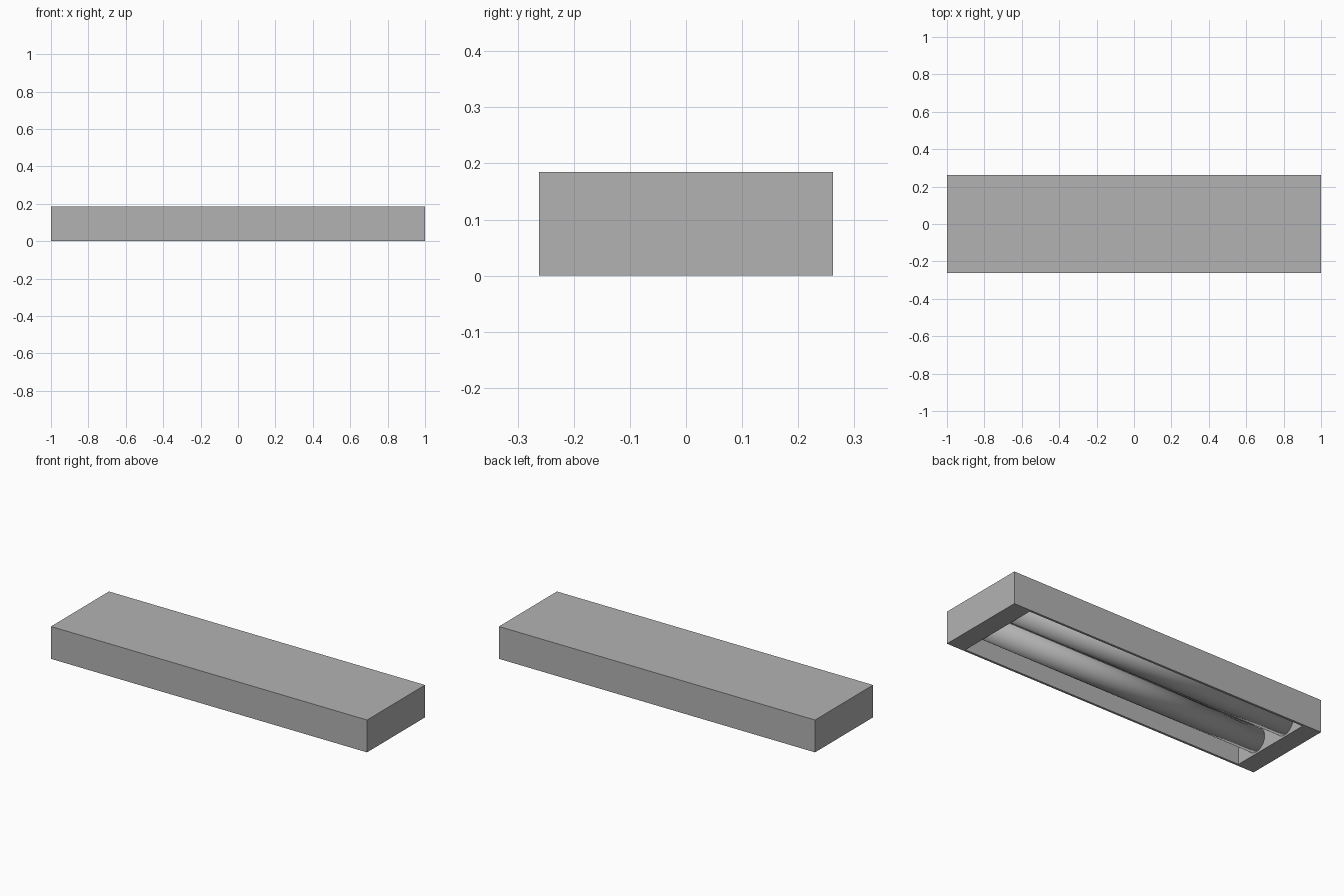
import bpy
import bmesh
import math
from mathutils import Matrix

cube = bpy.data.objects.get("Cube")
if cube:
    bpy.data.objects.remove(cube, do_unlink=True)

LENGTH, WIDTH, HEIGHT = 2.0, 0.524, 0.185
END_RIM, SIDE_RIM, ROOF = 0.11, 0.018, 0.018
TUBE_RADIUS, TUBE_Y, TUBE_Z = 0.065, 0.11, 0.075

grey = bpy.data.materials.new("plain_grey")
grey.use_nodes = True
grey.diffuse_color = (0.45, 0.45, 0.45, 1)
grey.node_tree.nodes["Principled BSDF"].inputs["Base Color"].default_value = grey.diffuse_color


def add_object(name, bm):
    mesh = bpy.data.meshes.new(name)
    bm.to_mesh(mesh)
    bm.free()
    mesh.materials.append(grey)
    obj = bpy.data.objects.new(name, mesh)
    bpy.context.collection.objects.link(obj)
    return obj


# Housing: a box whose underside is inset and pushed up into a tray
bm = bmesh.new()
size = Matrix.Diagonal((LENGTH, WIDTH, HEIGHT, 1))
bmesh.ops.create_cube(bm, size=1, matrix=Matrix.Translation((0, 0, HEIGHT / 2)) @ size)
bottom = min(bm.faces, key=lambda f: f.calc_center_median().z)
bmesh.ops.inset_individual(bm, faces=[bottom], thickness=SIDE_RIM)
for v in bottom.verts:
    v.co.x = math.copysign(LENGTH / 2 - END_RIM, v.co.x)
recess = bmesh.ops.extrude_discrete_faces(bm, faces=[bottom])["faces"][0]
bmesh.ops.translate(bm, verts=recess.verts, vec=(0, 0, HEIGHT - ROOF))
bmesh.ops.recalc_face_normals(bm, faces=bm.faces)
add_object("housing", bm)

# Two lamp tubes spanning the tray from end wall to end wall
for name, side in (("front_tube", -1), ("back_tube", 1)):
    bm = bmesh.new()
    place = Matrix.Translation((0, side * TUBE_Y, TUBE_Z)) @ Matrix.Rotation(math.pi / 2, 4, "Y")
    bmesh.ops.create_cone(bm, cap_ends=True, segments=32, radius1=TUBE_RADIUS,
                          radius2=TUBE_RADIUS, depth=LENGTH - 2 * END_RIM, matrix=place)
    for f in bm.faces:
        f.smooth = True
    add_object(name, bm)
